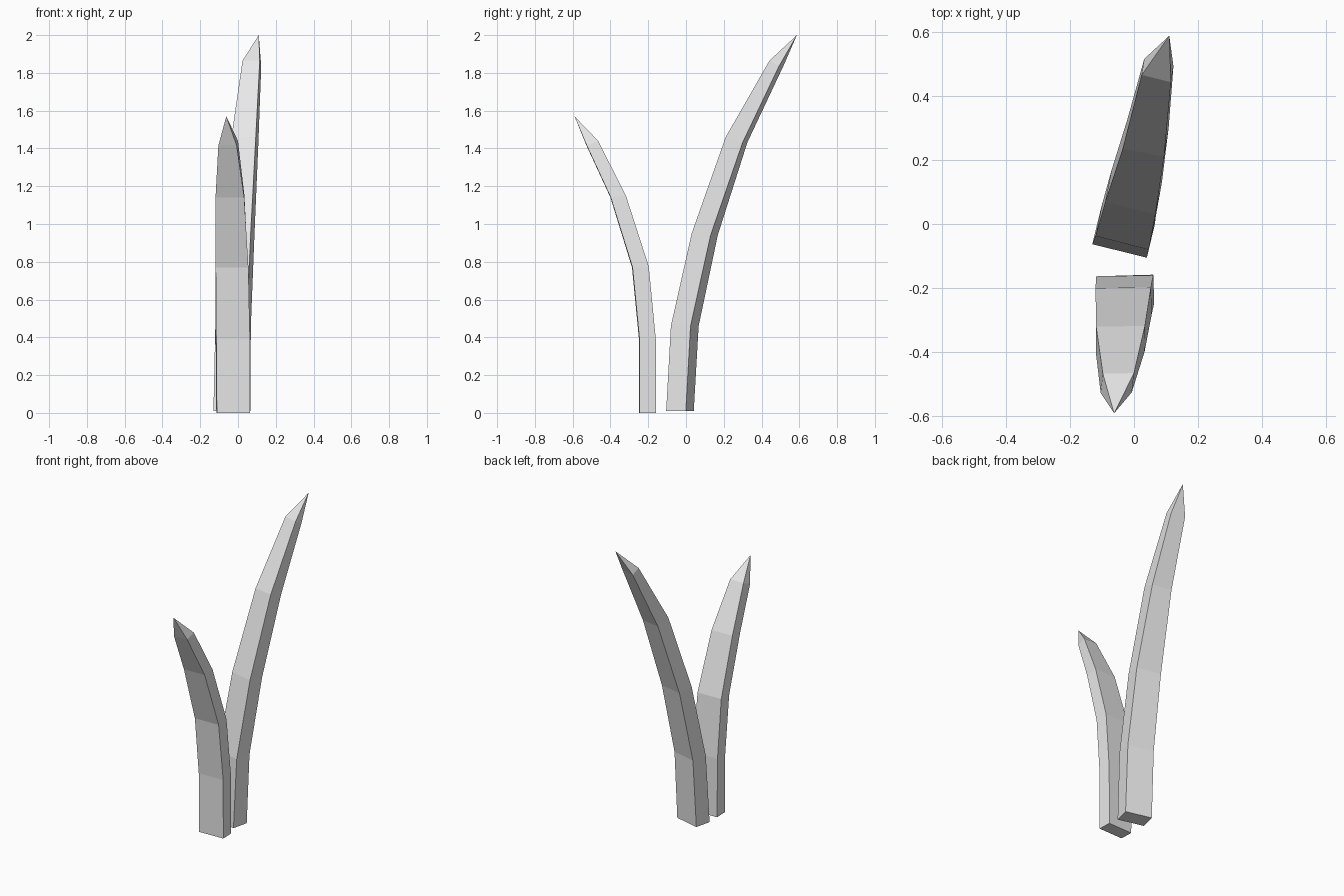
import bpy
import bmesh
from mathutils import Vector

default_cube = bpy.data.objects.get("Cube")
if default_cube:
    bpy.data.objects.remove(default_cube, do_unlink=True)

# Single pale grey material
grey = bpy.data.materials.new("pale_grey")
grey.use_nodes = True
colour = (0.8, 0.8, 0.8, 1)
grey.diffuse_color = colour
grey.node_tree.nodes["Principled BSDF"].inputs["Base Color"].default_value = colour


def make_blade(name, sections, tip):
    """Loft four-sided sections into a curved blade that closes in a point.

    Each section holds its height, the left and right corner of the inner
    face (x, y), and the offset from the inner face to the outer face.
    """
    bm = bmesh.new()
    rings = []
    for height, left, right, thickness in sections:
        inner_left = Vector((*left, height))
        inner_right = Vector((*right, height))
        offset = Vector(thickness)
        corners = (inner_left, inner_right, inner_right + offset, inner_left + offset)
        rings.append([bm.verts.new(corner) for corner in corners])

    # Flat bottom, side walls and pointed end
    bm.faces.new(rings[0])
    for lower, upper in zip(rings, rings[1:]):
        for i in range(4):
            j = (i + 1) % 4
            bm.faces.new((lower[i], lower[j], upper[j], upper[i]))
    point = bm.verts.new(tip)
    last = rings[-1]
    for i in range(4):
        bm.faces.new((last[i], last[(i + 1) % 4], point))

    bmesh.ops.recalc_face_normals(bm, faces=bm.faces)
    mesh = bpy.data.meshes.new(name)
    bm.to_mesh(mesh)
    bm.free()
    mesh.materials.append(grey)
    blade = bpy.data.objects.new(name, mesh)
    bpy.context.collection.objects.link(blade)
    return blade


# Short blade, bending to the front
make_blade("short_front_blade", [
    (0, (-.115, -.163), (.06, -.158), (.003, -.087, 0)),
    (.39, (-.118, -.163), (.06, -.16), (.003, -.086, 0)),
    (.775, (-.12, -.2), (.053, -.197), (.002, -.086, -.005)),
    (1.15, (-.118, -.32), (.034, -.318), (-.001, -.08, -.01)),
    (1.44, (-.097, -.467), (0, -.465), (-.007, -.06, -.025)),
], (-.062, -.59, 1.57))

# Tall blade, slightly turned and bending to the back
make_blade("tall_back_blade", [
    (.01, (-.13, -.063), (.04, -.105), (.025, .104, 0)),
    (.46, (-.12, -.037), (.046, -.08), (.022, .104, 0)),
    (.95, (-.09, .068), (.067, .03), (.02, .1, -.01)),
    (1.46, (-.035, .235), (.094, .21), (.014, .09, -.028)),
    (1.865, (.024, .465), (.115, .442), (.008, .05, -.03)),
], (.11, .587, 2))
